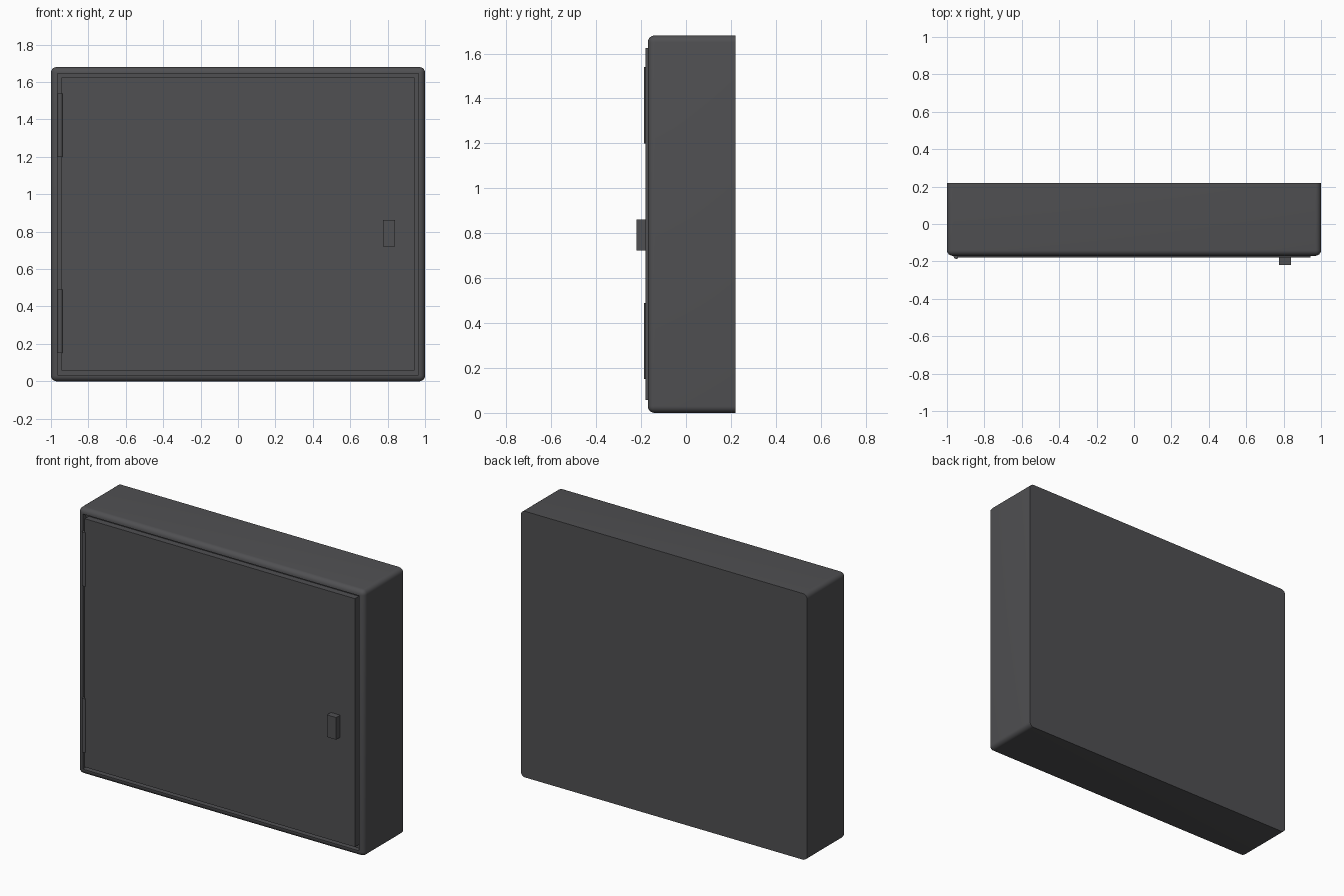
import bpy, bmesh, math
from mathutils import Matrix, Vector

if "Cube" in bpy.data.objects:
    bpy.data.objects.remove(bpy.data.objects["Cube"])

dark = bpy.data.materials.new("dark_metal")
dark.diffuse_color = (0.08, 0.08, 0.085, 1)
dark.use_nodes = True
dark.node_tree.nodes["Principled BSDF"].inputs["Base Color"].default_value = dark.diffuse_color


def finish(bm, name, angle=30):
    bmesh.ops.recalc_face_normals(bm, faces=bm.faces)
    mesh = bpy.data.meshes.new(name)
    bm.to_mesh(mesh)
    bm.free()
    mesh.materials.append(dark)
    ob = bpy.data.objects.new(name, mesh)
    bpy.context.collection.objects.link(ob)
    bpy.ops.object.select_all(action='DESELECT')
    ob.select_set(True)
    bpy.context.view_layer.objects.active = ob
    bpy.ops.object.shade_smooth_by_angle(angle=math.radians(angle))
    return ob


def box_bm(lo, hi):
    lo, hi = Vector(lo), Vector(hi)
    bm = bmesh.new()
    bmesh.ops.create_cube(bm, size=1, matrix=Matrix.Translation((lo + hi) / 2)
                          @ Matrix.Diagonal((*(hi - lo), 1)))
    return bm


FRONT, BACK, H = -0.17, 0.22, 1.68

# Cabinet body: flat back, rounded corners and front rim
bm = box_bm((-1, FRONT, 0), (1, BACK, H))
rim = [e for e in bm.edges if any(v.co.y < 0 for v in e.verts)]
bmesh.ops.bevel(bm, geom=rim, offset=0.03, segments=6, profile=0.5, affect='EDGES')
# Door recess in the front face
face = max((f for f in bm.faces if f.calc_center_median().y < FRONT + 0.001),
           key=lambda f: f.calc_area())
bmesh.ops.inset_region(bm, faces=[face], thickness=0.007)
new = bmesh.ops.extrude_discrete_faces(bm, faces=[face])["faces"]
bmesh.ops.translate(bm, verts=new[0].verts, vec=(0, 0.03, 0))
finish(bm, "cabinet_body")

# Door panel sitting proud of the frame
finish(box_bm((-0.945, -0.18, 0.057), (0.943, -0.14, 1.625)), "door")

# Latch handle
finish(box_bm((0.775, -0.22, 0.722), (0.84, -0.175, 0.862)), "latch_handle")

# Hinge barrels
for name, z in (("lower_hinge", 0.32), ("upper_hinge", 1.37)):
    bm = bmesh.new()
    bmesh.ops.create_cone(bm, cap_ends=True, segments=24, radius1=0.0135, radius2=0.0135,
                          depth=0.34, matrix=Matrix.Translation((-0.951, -0.173, z)))
    finish(bm, name)
